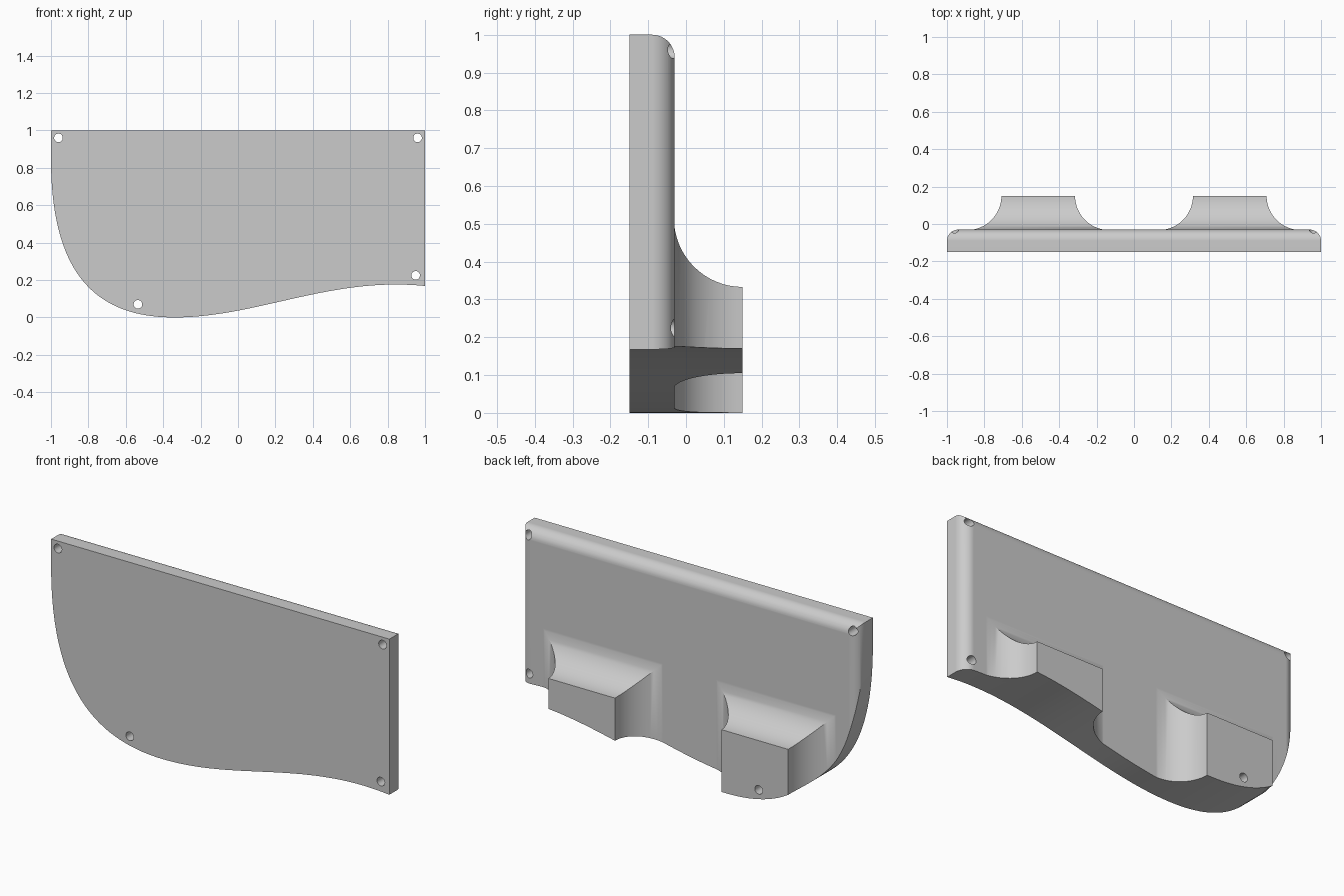
import bpy, bmesh, math
from mathutils import Vector
from mathutils.geometry import interpolate_bezier

default = bpy.data.objects.get("Cube")
if default:
    bpy.data.objects.remove(default, do_unlink=True)

grey = bpy.data.materials.new("plain grey")
grey.use_nodes = True
colour = (0.6, 0.6, 0.6, 1)
grey.diffuse_color = colour
grey.node_tree.nodes["Principled BSDF"].inputs["Base Color"].default_value = colour


def loft(name, rings):
    """Closed solid through rings with equal point counts."""
    bm = bmesh.new()
    loops = [[bm.verts.new(p) for p in ring] for ring in rings]
    for a, b in zip(loops, loops[1:]):
        for i in range(len(a)):
            j = (i + 1) % len(a)
            bm.faces.new((a[i], a[j], b[j], b[i]))
    bm.faces.new(loops[0])
    bm.faces.new(loops[-1])
    bmesh.ops.recalc_face_normals(bm, faces=bm.faces)
    mesh = bpy.data.meshes.new(name)
    bm.to_mesh(mesh)
    bm.free()
    mesh.materials.append(grey)
    obj = bpy.data.objects.new(name, mesh)
    bpy.context.collection.objects.link(obj)
    return obj


def rect(cx, half, top, bottom, y):
    return [(cx - half, y, bottom), (cx + half, y, bottom),
            (cx + half, y, top), (cx - half, y, top)]


def combine(target, other, operation):
    """Apply a boolean and discard the helper."""
    bpy.context.view_layer.objects.active = target
    mod = target.modifiers.new("cut", 'BOOLEAN')
    mod.object, mod.operation, mod.solver = other, operation, 'EXACT'
    bpy.ops.object.modifier_apply(modifier=mod.name)
    bpy.data.objects.remove(other, do_unlink=True)


FRONT, FACE, BACK = -0.15, -0.03, 0.15
STEPS = 16
angles = [math.pi / 2 * i / STEPS for i in range(STEPS + 1)]

# Plate with rounded rear top and side edges
r = 0.06
rings = [rect(0, 1, 1, -0.3, FRONT)]
for a in angles:
    inset = r * (1 - math.cos(a))
    rings.append(rect(0, 1 - inset, 1 - inset, -0.3, FACE - r + r * math.sin(a)))
panel = loft("panel", rings)

# Two mounting blocks with concave flared sides and top
r = 0.182
for cx in (-0.512, 0.512):
    rings = []
    for a in angles:
        flare = r * (1 - math.cos(a))
        rings.append(rect(cx, 0.197 + flare, 0.333 + flare, -0.2, BACK - r * math.sin(a)))
    rings.append(rect(cx, 0.197 + r, 0.333 + r, -0.2, -0.1))
    combine(panel, loft("mounting_block", rings), 'UNION')

# Curved lower outline trims the panel and blocks
curves = [((-1, 0.85), (-1, 0.22), (-0.75, 0), (-0.34, 0)),
          ((-0.34, 0), (0.1, 0), (0.5, 0.22), (1, 0.168))]
outline = [(1.1, 1.1), (-1.1, 1.1), (-1.1, 0.85)]
for k, pts in enumerate(curves):
    points = interpolate_bezier(*[Vector((x, 0, z)) for x, z in pts], 40)
    outline += [(p.x, p.z) for p in points[k:]]
outline.append((1.1, 0.16))
trim = loft("outline_trim", [[(x, y, z) for x, z in outline] for y in (-0.3, 0.3)])
combine(panel, trim, 'INTERSECT')

# Screw holes right through
for x, z in ((-0.96, 0.96), (0.96, 0.96), (0.95, 0.225), (-0.535, 0.07)):
    circle = [(x + 0.023 * math.cos(i * math.tau / 32), z + 0.023 * math.sin(i * math.tau / 32))
              for i in range(32)]
    hole = loft("hole_cutter", [[(px, y, pz) for px, pz in circle] for y in (-0.4, 0.4)])
    combine(panel, hole, 'DIFFERENCE')

# Smooth fillets, crisp corners
bpy.ops.object.select_all(action='DESELECT')
panel.select_set(True)
bpy.context.view_layer.objects.active = panel
bpy.ops.object.shade_smooth_by_angle(angle=math.radians(30))
weighted = panel.modifiers.new("weighted normals", 'WEIGHTED_NORMAL')
weighted.keep_sharp = True
